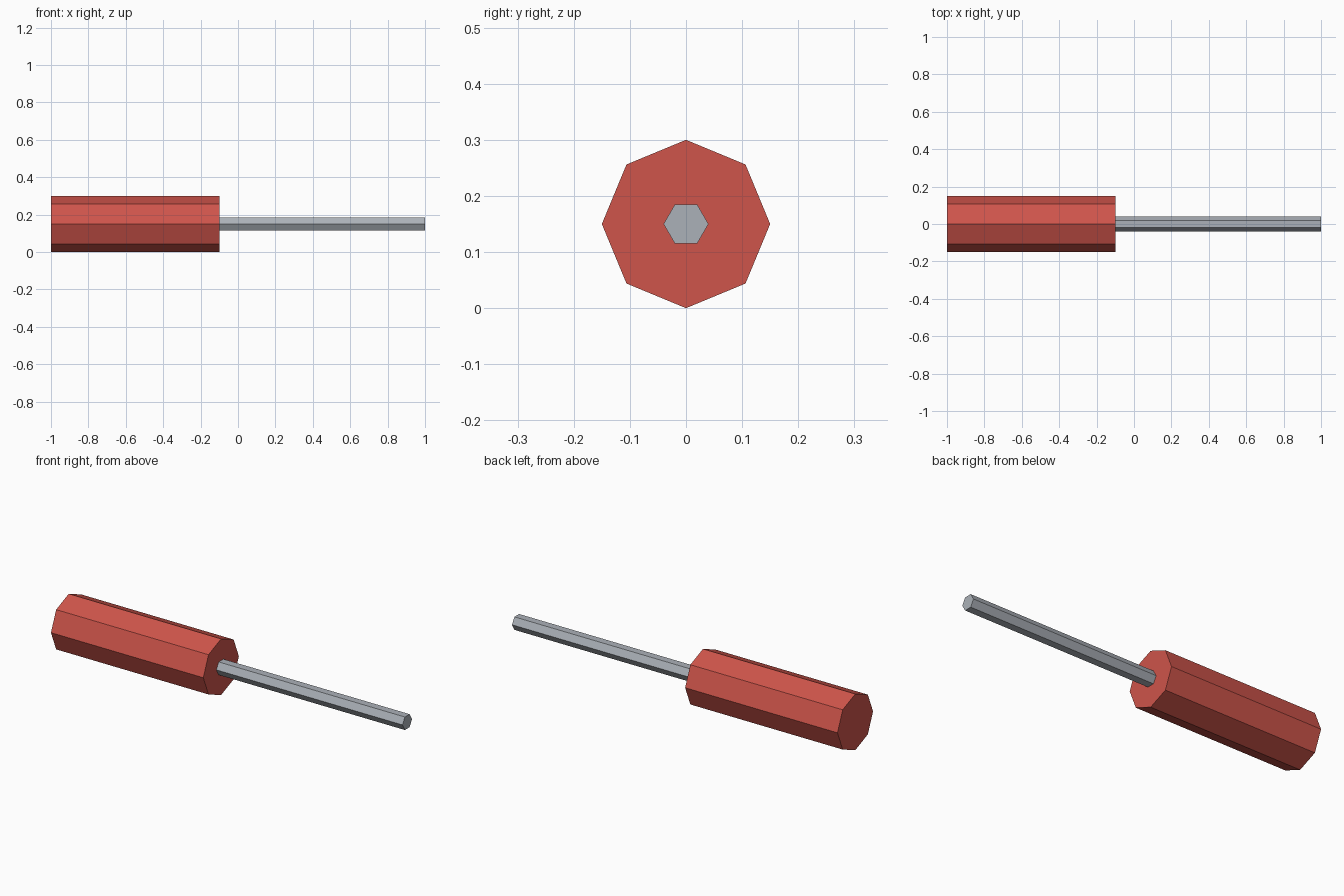
import bpy
import bmesh
import math

if "Cube" in bpy.data.objects:
    bpy.data.objects.remove(bpy.data.objects["Cube"])


def material(name, rgb):
    mat = bpy.data.materials.new(name)
    mat.diffuse_color = (*rgb, 1.0)
    mat.use_nodes = True
    mat.node_tree.nodes["Principled BSDF"].inputs["Base Color"].default_value = mat.diffuse_color
    return mat


def prism(name, sides, radius, x0, x1, mat, z=0.15):
    """Flat-sided bar along x, with corners pointing to +y and -y."""
    bm = bmesh.new()
    ring = [bm.verts.new((x0, radius * math.cos(a), z + radius * math.sin(a)))
            for a in (2 * math.pi * i / sides for i in range(sides))]
    cap = bm.faces.new(ring)
    out = bmesh.ops.extrude_face_region(bm, geom=[cap], use_keep_orig=True)
    moved = [g for g in out["geom"] if isinstance(g, bmesh.types.BMVert)]
    bmesh.ops.translate(bm, verts=moved, vec=(x1 - x0, 0, 0))
    bmesh.ops.recalc_face_normals(bm, faces=bm.faces)
    mesh = bpy.data.meshes.new(name)
    bm.to_mesh(mesh)
    bm.free()
    mesh.materials.append(mat)
    obj = bpy.data.objects.new(name, mesh)
    bpy.context.collection.objects.link(obj)
    return obj


red = material("red plastic", (0.62, 0.09, 0.07))
steel = material("grey steel", (0.41, 0.44, 0.48))

# Octagonal grip and hexagonal shaft
prism("handle", 8, 0.15, -1.0, -0.1, red)
prism("shaft", 6, 0.04, -0.1, 1.0, steel)
